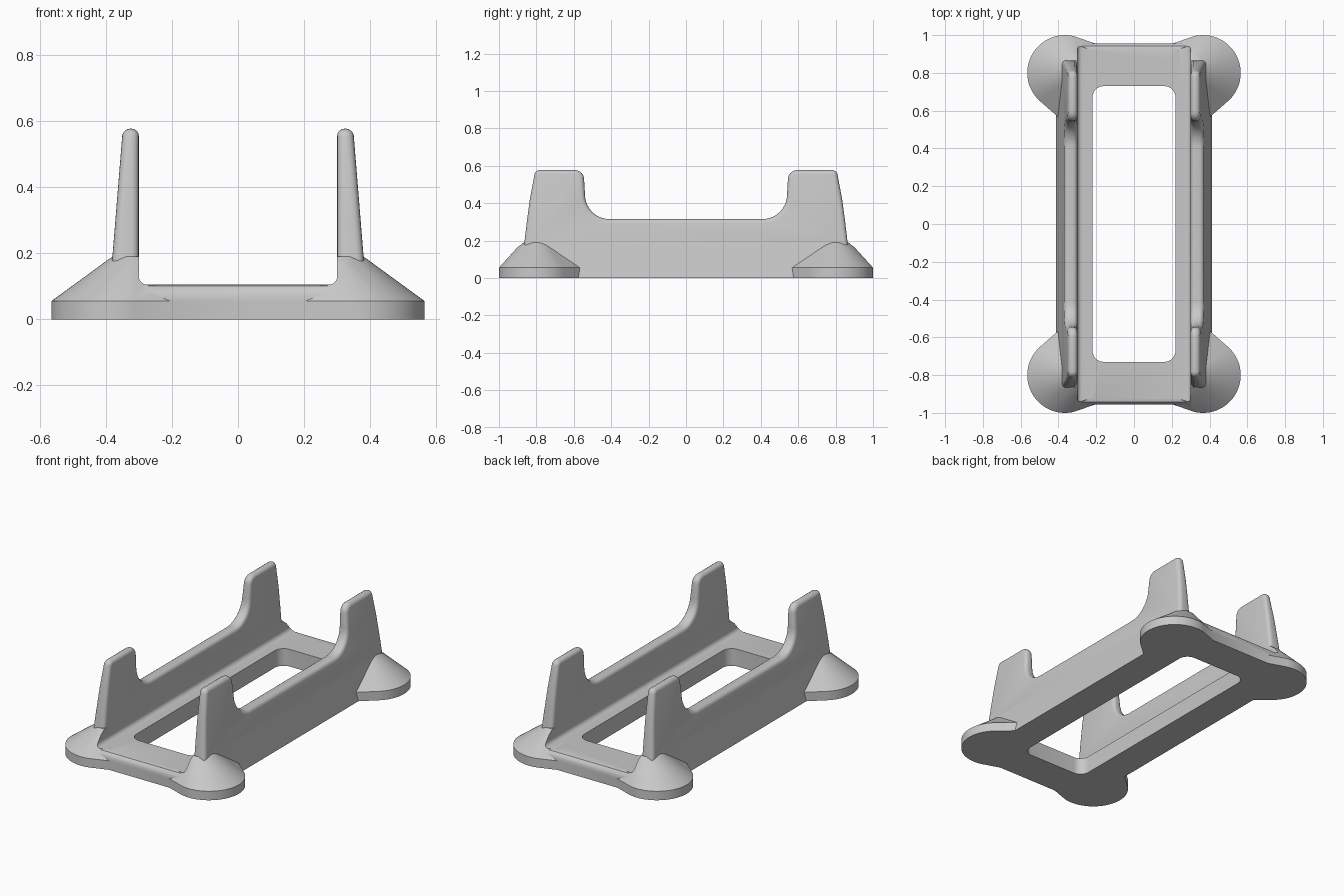
import bpy, bmesh, math
from mathutils import Vector

if "Cube" in bpy.data.objects:
    bpy.data.objects.remove(bpy.data.objects["Cube"], do_unlink=True)

grey = bpy.data.materials.new("light_grey")
grey.use_nodes = True
COLOUR = (0.58, 0.58, 0.58, 1)
grey.diffuse_color = COLOUR
grey.node_tree.nodes["Principled BSDF"].inputs["Base Color"].default_value = COLOUR


def make_object(name, bm):
    bmesh.ops.recalc_face_normals(bm, faces=bm.faces)
    mesh = bpy.data.meshes.new(name)
    bm.to_mesh(mesh)
    bm.free()
    mesh.materials.append(grey)
    obj = bpy.data.objects.new(name, mesh)
    bpy.context.collection.objects.link(obj)
    return obj


def prism(name, profile, offset):
    """Closed profile of 3D points, extruded along offset."""
    bm = bmesh.new()
    face = bm.faces.new([bm.verts.new(p) for p in profile])
    new = bmesh.ops.extrude_face_region(bm, geom=[face])["geom"]
    bmesh.ops.translate(bm, vec=offset, verts=[v for v in new if isinstance(v, bmesh.types.BMVert)])
    return make_object(name, bm)


def arc(cx, cy, r, start, end, n):
    """Points on a circular arc, angles in degrees."""
    angles = [math.radians(start + (end - start) * i / n) for i in range(n + 1)]
    return [(cx + r * math.cos(a), cy + r * math.sin(a)) for a in angles]


def apply_modifier(obj, mod):
    bpy.context.view_layer.update()
    bpy.context.view_layer.objects.active = obj
    bpy.ops.object.modifier_apply(modifier=mod.name)


def boolean(obj, other, operation):
    mod = obj.modifiers.new("boolean", "BOOLEAN")
    mod.operation = operation
    mod.solver = "EXACT"
    mod.object = other
    apply_modifier(obj, mod)
    bpy.data.objects.remove(other, do_unlink=True)


def smooth(obj, degrees):
    bpy.ops.object.select_all(action="DESELECT")
    obj.select_set(True)
    bpy.context.view_layer.objects.active = obj
    bpy.ops.object.shade_smooth_by_angle(angle=math.radians(degrees))


# Base plate with softened top end edges
half = [(0.955, 0), (0.955, 0.075), (0.951, 0.09), (0.942, 0.101), (0.927, 0.105)]
outline = half + [(-y, z) for y, z in reversed(half)]
base = prism("base_frame", [(-0.33, y, z) for y, z in outline], (0.66, 0, 0))

# Sloping side rails
for s in (-1, 1):
    rail = [(0.26, 0), (0.412, 0), (0.38, 0.19), (0.26, 0.19)]
    boolean(base, prism("rail", [(s * x, -0.79, z) for x, z in rail], (0, 1.58, 0)), "UNION")


def foot(sx, sy):
    """Flared corner foot: hull of a round pad and a small upper ring."""
    pad = arc(0.365, 0.8, 0.2, -46, 104, 30) + [(0.19, 0.95), (0.24, 0.6), (0.40, 0.565)]
    points = [(x, y, z) for z in (0, 0.055) for x, y in pad]
    for z, rx, ry in ((0.165, 0.075, 0.1), (0.19, 0.06, 0.067)):
        points += [(0.32 + rx * x, 0.8 + ry * y, z) for x, y in arc(0, 0, 1, 0, 350, 35)]
    bm = bmesh.new()
    verts = [bm.verts.new((sx * x, sy * y, z)) for x, y, z in points]
    hull = bmesh.ops.convex_hull(bm, input=verts)
    bmesh.ops.delete(bm, geom=list(set(hull["geom_interior"] + hull["geom_unused"])), context="VERTS")
    bmesh.ops.dissolve_limit(bm, angle_limit=0.01, verts=bm.verts, edges=bm.edges)
    return make_object("foot", bm)


for sx in (-1, 1):
    for sy in (-1, 1):
        boolean(base, foot(sx, sy), "UNION")

# Channel between the walls, with filleted lower corners
channel = [(-0.3, 0.6)] + arc(-0.275, 0.13, 0.025, 180, 270, 6)
channel += arc(0.275, 0.13, 0.025, 270, 360, 6) + [(0.3, 0.6)]
boolean(base, prism("channel", [(x, -1.2, z) for x, z in channel], (0, 2.4, 0)), "DIFFERENCE")

# Rounded rectangular opening through the plate
opening = []
for i, (sx, sy) in enumerate(((1, 1), (-1, 1), (-1, -1), (1, -1))):
    opening += arc(sx * 0.16, sy * 0.67, 0.06, 90 * i, 90 * i + 90, 8)
boolean(base, prism("opening", [(x, y, -0.1) for x, y in opening], (0, 0, 0.5)), "DIFFERENCE")
smooth(base, 28)

# Tapered side walls: tall end posts joined by a low middle
post = [(0.87, 0.15), (0.864, 0.19), (0.851, 0.3), (0.835, 0.42), (0.82, 0.5)]
post += arc(0.781, 0.547, 0.03, 10, 90, 5)
post += arc(0.595, 0.527, 0.05, 90, 175, 7)
post += arc(0.41, 0.445, 0.13, 0, -90, 10)
wall_outline = post + [(-y, z) for y, z in reversed(post)]
for s, name in ((1, "left_wall"), (-1, "right_wall")):
    wall = prism(name, [(s * 0.3, y, z) for y, z in wall_outline], (s * 0.1, 0, 0))
    for v in wall.data.vertices:
        if abs(v.co.x) > 0.35:
            v.co.x = s * (0.38 - (v.co.z - 0.19) * 0.081)
    bevel = wall.modifiers.new("rounded_rim", "BEVEL")
    bevel.width = 0.022
    bevel.segments = 4
    bevel.limit_method = "ANGLE"
    bevel.angle_limit = math.radians(50)
    apply_modifier(wall, bevel)
    smooth(wall, 35)
